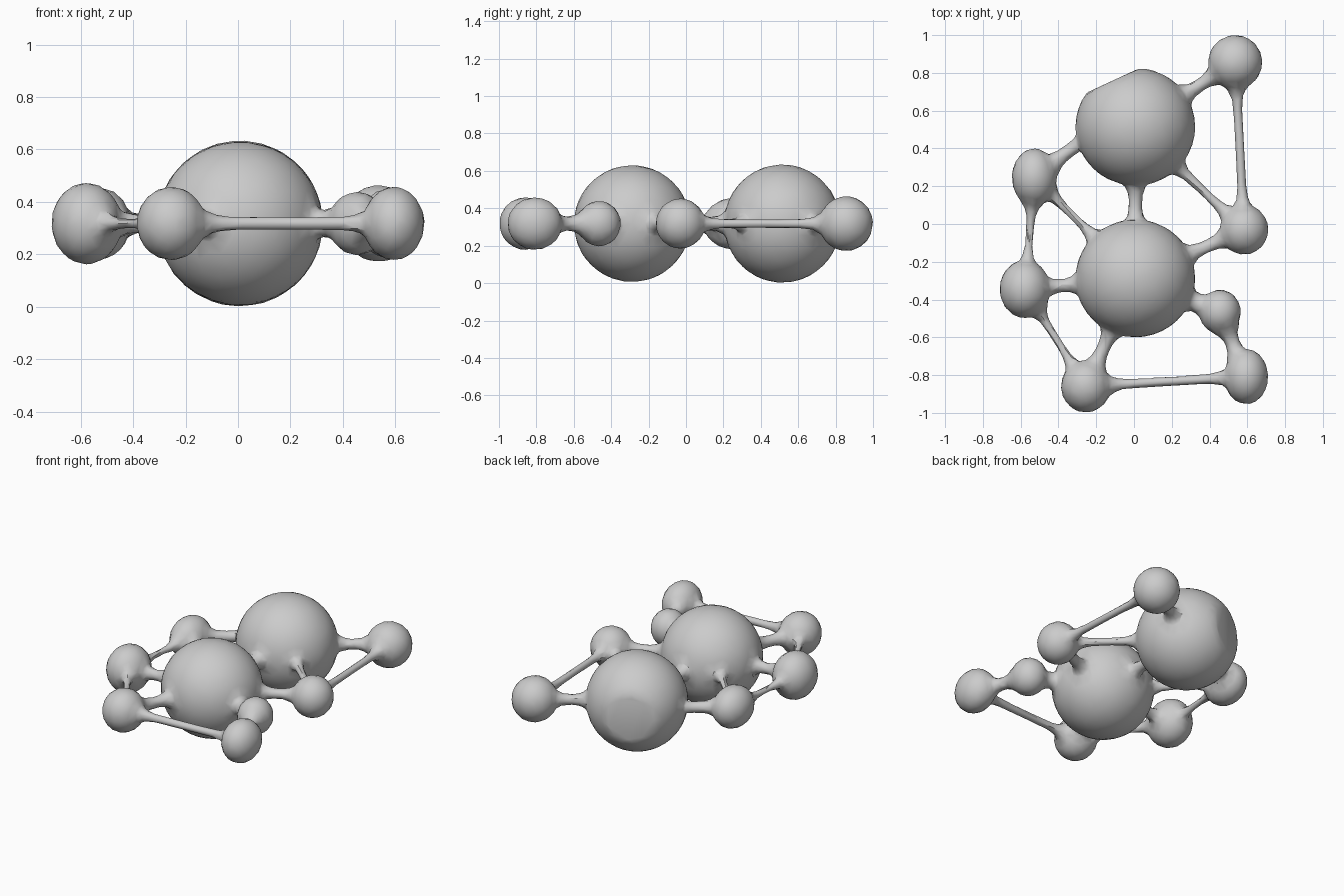
import bpy, bmesh, math
from mathutils import Vector, Matrix

if "Cube" in bpy.data.objects:
    bpy.data.objects.remove(bpy.data.objects["Cube"])

Z = 0.318
# balls: x, y, half-sizes in x, y, z
BALLS = {
    "big_back":    (0.007, 0.515, 0.317, 0.312, 0.316),
    "big_front":   (0.007, -0.288, 0.317, 0.312, 0.312),
    "back_right":  (0.536, 0.856, 0.143, 0.144, 0.146),
    "mid_right":   (0.583, -0.030, 0.128, 0.132, 0.134),
    "back_left":   (-0.528, 0.247, 0.118, 0.153, 0.136),
    "front_left":  (-0.577, -0.345, 0.134, 0.153, 0.155),
    "low_left":    (-0.255, -0.860, 0.131, 0.138, 0.140),
    "low_right":   (0.594, -0.808, 0.116, 0.146, 0.140),
    "small_right": (0.455, -0.465, 0.110, 0.117, 0.121),
}
# links: ball, ball, neck radius, sideways y shift of the first end
LINKS = [
    ("big_back", "big_front", 0.032, 0), ("big_back", "back_right", 0.03, 0),
    ("big_back", "mid_right", 0.024, 0), ("big_back", "back_left", 0.034, 0.14),
    ("big_front", "mid_right", 0.03, 0), ("big_front", "back_left", 0.022, 0),
    ("big_front", "front_left", 0.028, 0), ("big_front", "low_left", 0.032, 0),
    ("big_front", "small_right", 0.03, 0), ("back_right", "mid_right", 0.024, 0),
    ("back_left", "front_left", 0.02, 0), ("front_left", "low_left", 0.02, 0),
    ("low_left", "low_right", 0.025, 0), ("small_right", "low_right", 0.03, 0),
]
bm = bmesh.new()


def centre(name):
    return Vector((BALLS[name][0], BALLS[name][1], Z))


def reach(name, d):
    sx, sy = BALLS[name][2:4]
    return 1 / math.sqrt((d.x / sx) ** 2 + (d.y / sy) ** 2)


def ball(name):
    s = BALLS[name][2:]
    m = Matrix.Translation(centre(name)) @ Matrix.Diagonal((*s, 1))
    verts = bmesh.ops.create_icosphere(bm, subdivisions=4, radius=1, matrix=m)["verts"]
    if name == "big_back":  # flat patch on the back left
        n = Vector((-0.42, 0.907, 0)).normalized()
        for v in verts:
            over = (v.co - centre(name)).dot(n) - 0.272
            if over > 0:
                v.co -= n * over


def link(a, b, neck, shift):
    # tube between two ball centres, flaring where it meets each ball
    p, q = centre(a) + Vector((0, shift, 0)), centre(b)
    d = (q - p).normalized()
    length = (q - p).length
    ra, rb = reach(a, d), reach(b, d)
    start, end = ra - 0.05, length - rb + 0.05
    side, up = d.cross(Vector((0, 0, 1))), Vector((0, 0, 1))
    rings, steps, n = [], 24, 16
    for i in range(steps + 1):
        t = start + (end - start) * i / steps
        r = neck
        r += 0.042 * math.exp(-max(t - ra + 0.015, 0) / 0.035)
        r += 0.032 * math.exp(-max(length - rb - t + 0.015, 0) / 0.035)
        rings.append([bm.verts.new(p + d * t + (side * math.cos(k * math.tau / n)
                      + up * math.sin(k * math.tau / n)) * r) for k in range(n)])
    for r0, r1 in zip(rings, rings[1:]):
        for k in range(n):
            bm.faces.new((r0[k], r0[(k + 1) % n], r1[(k + 1) % n], r1[k]))
    bm.faces.new(rings[0])
    bm.faces.new(rings[-1])


for name in BALLS:
    ball(name)
for args in LINKS:
    link(*args)
bmesh.ops.recalc_face_normals(bm, faces=bm.faces)

mesh = bpy.data.meshes.new("linked_balls")
bm.to_mesh(mesh)
bm.free()
obj = bpy.data.objects.new("linked_balls", mesh)
bpy.context.collection.objects.link(obj)

# fuse everything into one skin, soften the joints, then thin to rough facets
m = obj.modifiers.new("fuse", 'REMESH')
m.mode, m.voxel_size = 'VOXEL', 0.011
m = obj.modifiers.new("soften", 'SMOOTH')
m.factor, m.iterations = 0.5, 5
m = obj.modifiers.new("thin", 'DECIMATE')
m.ratio = 0.05

bpy.context.view_layer.objects.active = obj
obj.select_set(True)
for name in [m.name for m in obj.modifiers]:
    bpy.ops.object.modifier_apply(modifier=name)
bpy.ops.object.shade_smooth_by_angle(angle=math.radians(40))
